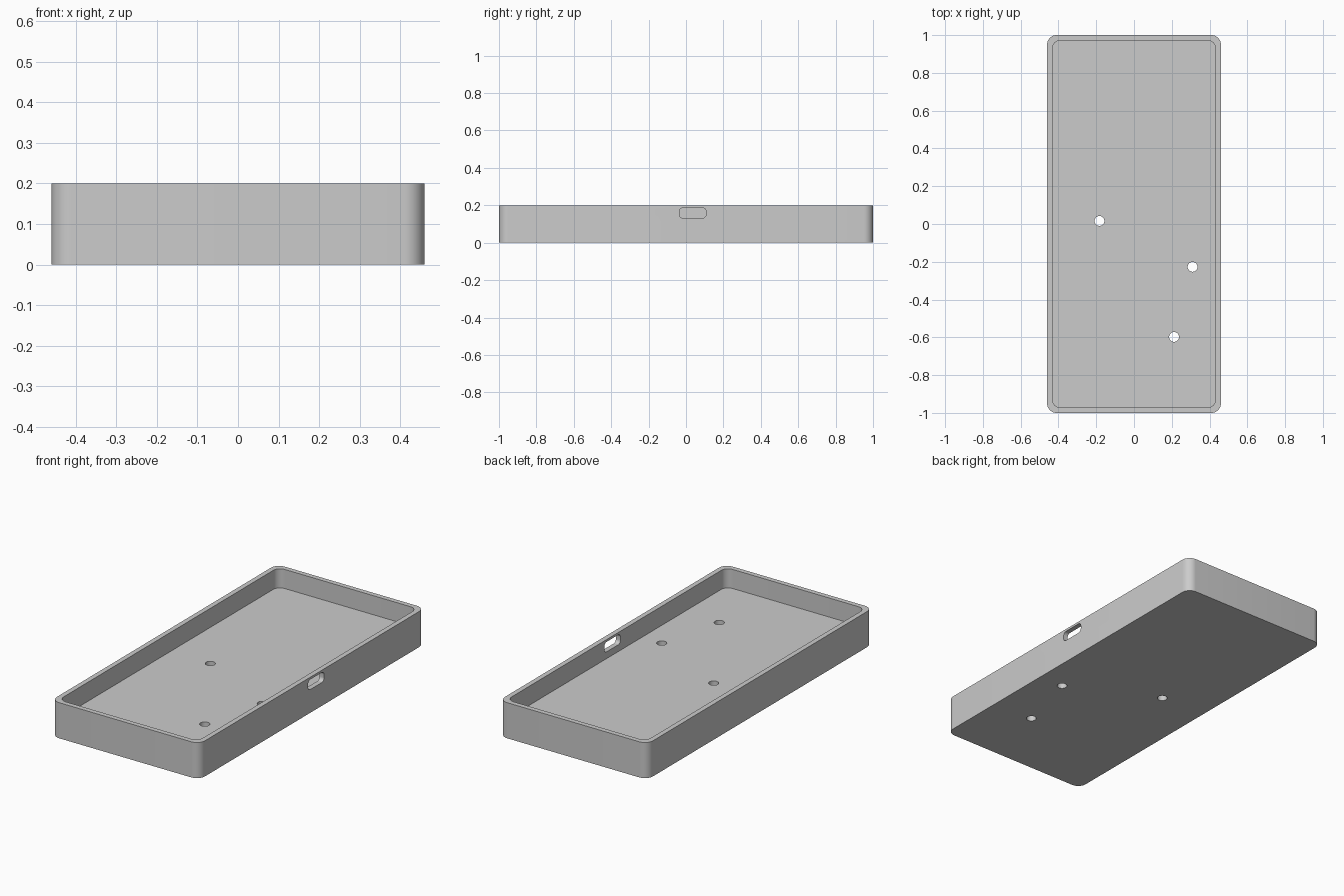
import bpy, bmesh, math
from mathutils import Matrix

if "Cube" in bpy.data.objects:
    bpy.data.objects.remove(bpy.data.objects["Cube"])

W, L, H = 0.92, 2.0, 0.2     # outer size
WALL, FLOOR = 0.028, 0.093   # wall and floor thickness

grey = bpy.data.materials.new("light grey")
grey.diffuse_color = (0.6, 0.6, 0.6, 1)
grey.use_nodes = True
grey.node_tree.nodes["Principled BSDF"].inputs["Base Color"].default_value = grey.diffuse_color


def rounded_prism(name, w, l, r, z0, z1, steps=10):
    """Rounded rectangle w x l, extruded from z0 to z1."""
    bm = bmesh.new()
    verts = []
    for i, (sx, sy) in enumerate([(1, 1), (-1, 1), (-1, -1), (1, -1)]):
        for k in range(steps + 1):
            a = math.pi / 2 * (i + k / steps)
            verts.append(bm.verts.new((sx * (w / 2 - r) + r * math.cos(a),
                                       sy * (l / 2 - r) + r * math.sin(a), z0)))
    bmesh.ops.remove_doubles(bm, verts=bm.verts[:], dist=1e-6)
    face = bm.faces.new(bm.verts[:])
    new = bmesh.ops.extrude_face_region(bm, geom=[face])["geom"]
    bmesh.ops.translate(bm, vec=(0, 0, z1 - z0),
                        verts=[g for g in new if isinstance(g, bmesh.types.BMVert)])
    bmesh.ops.recalc_face_normals(bm, faces=bm.faces[:])
    mesh = bpy.data.meshes.new(name)
    bm.to_mesh(mesh)
    bm.free()
    mesh.materials.append(grey)
    ob = bpy.data.objects.new(name, mesh)
    bpy.context.collection.objects.link(ob)
    return ob


# Open tray with rounded corners
tray = rounded_prism("tray", W, L, 0.05, 0, H)
cutters = [rounded_prism("cavity_cutter", W - 2 * WALL, L - 2 * WALL, 0.042, FLOOR, H + 0.1)]

# Three round holes through the floor
for x, y in [(-0.183, 0.016), (0.31, -0.227), (0.212, -0.598)]:
    hole = rounded_prism("hole_cutter", 0.0521, 0.0521, 0.026, -0.1, FLOOR + 0.05)
    hole.data.transform(Matrix.Translation((x, y, 0)))
    cutters.append(hole)

# Rounded slot through the right wall
slot = rounded_prism("slot_cutter", 0.056, 0.142, 0.02, -0.05, 0.05)
slot.data.transform(Matrix.Translation((W / 2 - WALL / 2, 0.036, 0.159))
                    @ Matrix.Rotation(math.pi / 2, 4, 'Y'))
cutters.append(slot)

# Cut everything, then drop the helpers
bpy.context.view_layer.objects.active = tray
for c in cutters:
    c.hide_render = True
    mod = tray.modifiers.new("cut", 'BOOLEAN')
    mod.operation, mod.solver, mod.object = 'DIFFERENCE', 'EXACT', c
    bpy.ops.object.modifier_apply(modifier=mod.name)
    bpy.data.objects.remove(c)

bpy.ops.object.select_all(action='DESELECT')
tray.select_set(True)
bpy.ops.object.shade_smooth_by_angle(angle=math.radians(30))
